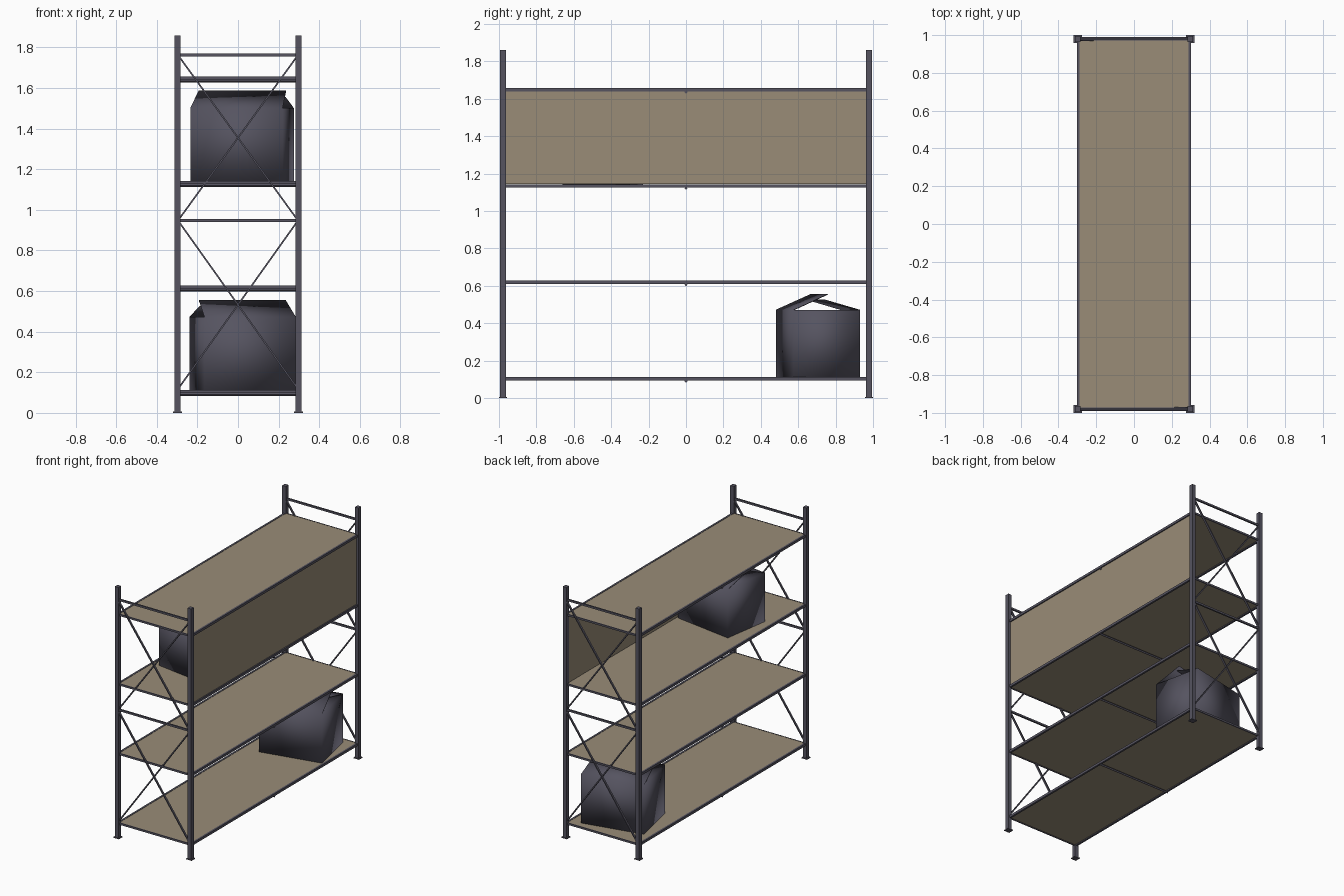
import bpy, bmesh, math
from mathutils import Vector, Matrix

if "Cube" in bpy.data.objects:
    bpy.data.objects.remove(bpy.data.objects["Cube"])


def material(name, rgb):
    m = bpy.data.materials.new(name)
    m.diffuse_color = (*rgb, 1)
    m.use_nodes = True
    m.node_tree.nodes["Principled BSDF"].inputs["Base Color"].default_value = m.diffuse_color
    return m


STEEL = material("dark_steel", (0.092, 0.088, 0.118))
BOARD = material("tan_board", (0.32, 0.265, 0.185))


def finish(name, bm, mat):
    bmesh.ops.recalc_face_normals(bm, faces=bm.faces)
    me = bpy.data.meshes.new(name)
    bm.to_mesh(me)
    bm.free()
    me.materials.append(mat)
    ob = bpy.data.objects.new(name, me)
    bpy.context.collection.objects.link(ob)
    return ob


def block(name, center, size, mat):
    bm = bmesh.new()
    bmesh.ops.create_cube(bm, size=1, matrix=Matrix.Translation(center) @ Matrix.Diagonal((*size, 1)))
    return finish(name, bm, mat)


def bar(name, a, b, w, t, roll=0):
    """Rectangular bar from a to b."""
    a, b = Vector(a), Vector(b)
    d = b - a
    rot = d.to_track_quat('Z', 'Y').to_matrix().to_4x4()
    bm = bmesh.new()
    bmesh.ops.create_cube(bm, size=1, matrix=Matrix.Translation((a + b) / 2) @ rot
                          @ Matrix.Rotation(roll, 4, 'Z') @ Matrix.Diagonal((w, t, d.length, 1)))
    return finish(name, bm, STEEL)


PX, PY, H = 0.298, 0.979, 1.86

# end frames: posts, feet, rails and crossed braces
for sy, end in ((-1, "front"), (1, "back")):
    y = sy * PY
    for sx, side in ((-1, "left"), (1, "right")):
        block(f"{end}_{side}_post", (sx * PX, y, H / 2), (0.029, 0.031, H), STEEL)
        block(f"{end}_{side}_foot", (sx * PX, y, 0.003), (0.044, 0.042, 0.006), STEEL)
    for i, z in enumerate((0.948, 1.763)):
        bar(f"{end}_rail_{i}", (-PX, y, z), (PX, y, z), 0.012, 0.014)
    for i, (lo, hi) in enumerate(((0.125, 0.94), (0.955, 1.755))):
        for s in (-1, 1):
            bar(f"{end}_brace_{i}_{'rising' if s > 0 else 'falling'}",
                (-s * 0.29, y + s * 0.004, lo), (s * 0.29, y + s * 0.004, hi), 0.014, 0.008)

# shelves: board, side beams, end strips and a diamond cross bar
TOPS = [0.113 + 0.515 * i for i in range(4)]
for i, top in enumerate(TOPS):
    block(f"shelf_board_{i}", (0, 0, top - 0.006), (0.58, 1.945, 0.008), BOARD)
    for s, side in ((-1, "left"), (1, "right")):
        block(f"shelf_{i}_{side}_beam", (s * 0.296, 0, top - 0.009), (0.014, 1.94, 0.018), STEEL)
    for s, end in ((-1, "front"), (1, "back")):
        block(f"shelf_{i}_{end}_strip", (0, s * 0.976, top - 0.008), (0.58, 0.008, 0.014), STEEL)
    bar(f"shelf_{i}_cross_bar", (-0.3, 0, top - 0.022), (0.3, 0, top - 0.022), 0.012, 0.012, math.pi / 4)

# side panel closing the upper bay on the right
block("side_panel", (0.291, 0, (TOPS[2] + TOPS[3] - 0.016) / 2), (0.008, 1.94, TOPS[3] - TOPS[2] - 0.018), BOARD)


# cartons with lifted long flaps and end flaps folded flat
def carton(name, x, y, z, angle):
    w, d, h = 0.23, 0.1815, 0.36
    bm = bmesh.new()
    corners = [(-w, -d), (w, -d), (w, d), (-w, d)]
    lo = [bm.verts.new((*c, 0)) for c in corners]
    hi = [bm.verts.new((*c, h)) for c in corners]
    bm.faces.new(lo[::-1])
    # reach and rise of each flap: front, right, back, left
    flaps = ((0.19, 0.085), (0.17, -0.008), (0.19, 0.055), (0.17, -0.008))
    for k, (reach, rise) in enumerate(flaps):
        n = (k + 1) % 4
        bm.faces.new((lo[k], lo[n], hi[n], hi[k]))
        a, b = hi[k].co, hi[n].co
        along = (b - a).normalized()
        inward = Vector((-along.y, along.x, 0))
        off = inward * reach + Vector((0, 0, rise))
        tip_a = bm.verts.new(a + off + along * 0.012)
        tip_b = bm.verts.new(b + off - along * 0.012)
        bm.faces.new((hi[k], hi[n], tip_b, tip_a))
    for f in bm.faces:
        f.smooth = True
    me = bpy.data.meshes.new(name)
    bm.to_mesh(me)
    bm.free()
    me.materials.append(STEEL)
    ob = bpy.data.objects.new(name, me)
    bpy.context.collection.objects.link(ob)
    ob.location = (x, y, z)
    ob.rotation_euler.z = math.radians(angle)
    sol = ob.modifiers.new("thickness", 'SOLIDIFY')
    sol.thickness = 0.004
    sol.offset = -1


carton("lower_carton", 0.0225, 0.705, TOPS[0] - 0.001, 11.9)
carton("upper_carton", 0.02, -0.445, TOPS[2] - 0.001, -8.7)
